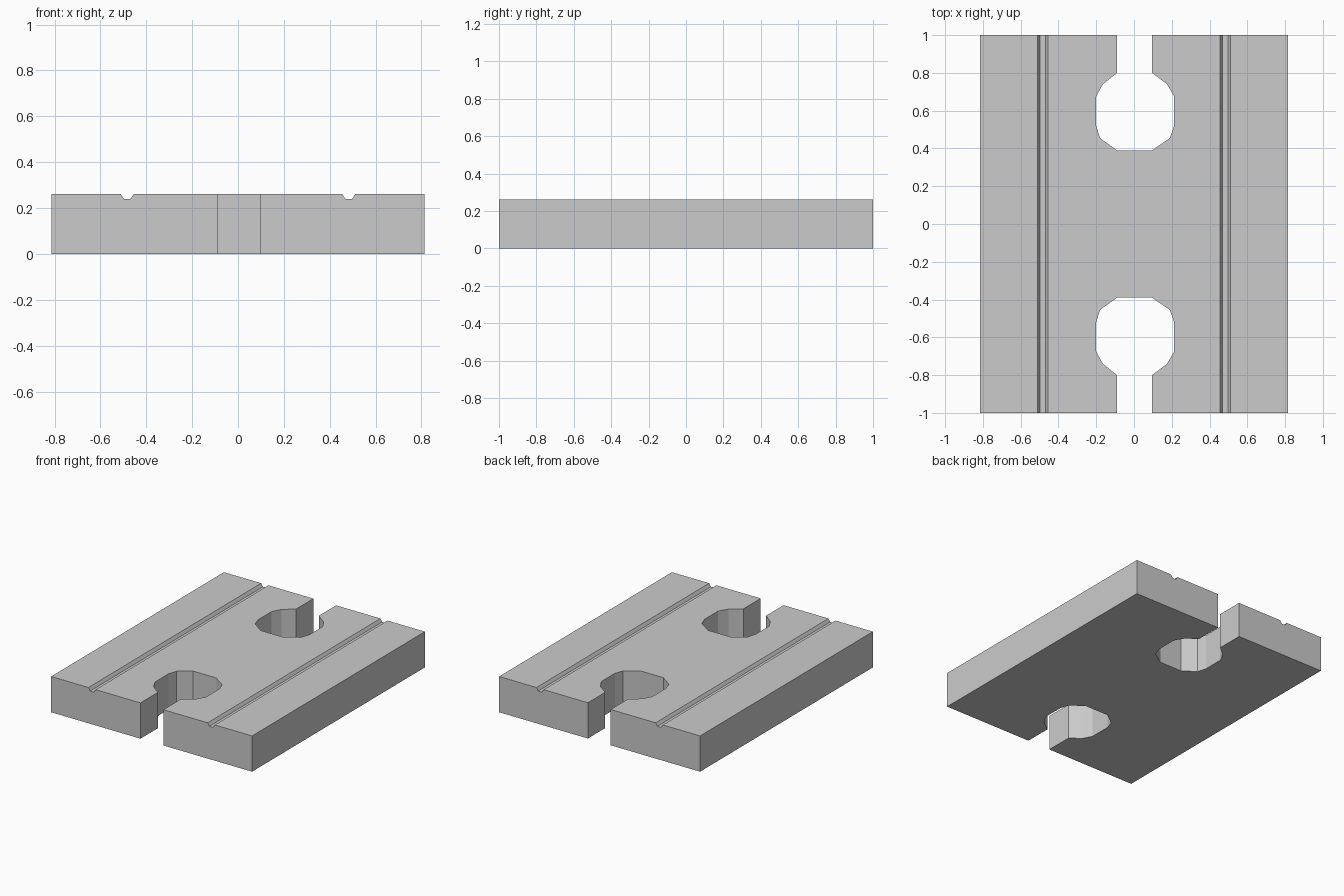
import bpy, bmesh

if "Cube" in bpy.data.objects:
    bpy.data.objects.remove(bpy.data.objects["Cube"])

HALF_X, HALF_Y, TOP = 0.814, 1.0, 0.262


def prism(name, points, offset):
    """Extrude a closed outline of 3D points along offset."""
    bm = bmesh.new()
    face = bm.faces.new([bm.verts.new(p) for p in points])
    ext = bmesh.ops.extrude_face_region(bm, geom=[face])
    moved = [g for g in ext["geom"] if isinstance(g, bmesh.types.BMVert)]
    bmesh.ops.translate(bm, verts=moved, vec=offset)
    bmesh.ops.recalc_face_normals(bm, faces=bm.faces)
    mesh = bpy.data.meshes.new(name)
    bm.to_mesh(mesh)
    bm.free()
    obj = bpy.data.objects.new(name, mesh)
    bpy.context.collection.objects.link(obj)
    return obj


# Plate: front profile with two shallow grooves, mirrored about x = 0
half = [(HALF_X, 0), (HALF_X, TOP), (0.512, TOP), (0.498, 0.24),
        (0.468, 0.24), (0.454, TOP)]
profile = half + [(-x, z) for x, z in reversed(half)]
plate = prism("slotted_plate", [(x, -HALF_Y, z) for x, z in profile],
              (0, 2 * HALF_Y, 0))

# Keyhole slots: faceted hole with a neck open to each end
keyhole = [(0.095, 1.1), (0.095, 0.8), (0.175, 0.74), (0.213, 0.675),
           (0.213, 0.52), (0.19, 0.455), (0.095, 0.39), (-0.09, 0.39),
           (-0.18, 0.455), (-0.2, 0.52), (-0.2, 0.675), (-0.165, 0.74),
           (-0.09, 0.8), (-0.09, 1.1)]
for side, label in ((1, "back"), (-1, "front")):
    cutter = prism(label + "_keyhole_cutter",
                   [(x, side * y, -0.1) for x, y in keyhole], (0, 0, 0.5))
    cutter.hide_render = True
    cutter.display_type = 'WIRE'
    mod = plate.modifiers.new(label + "_keyhole", 'BOOLEAN')
    mod.operation = 'DIFFERENCE'
    mod.solver = 'EXACT'
    mod.object = cutter
